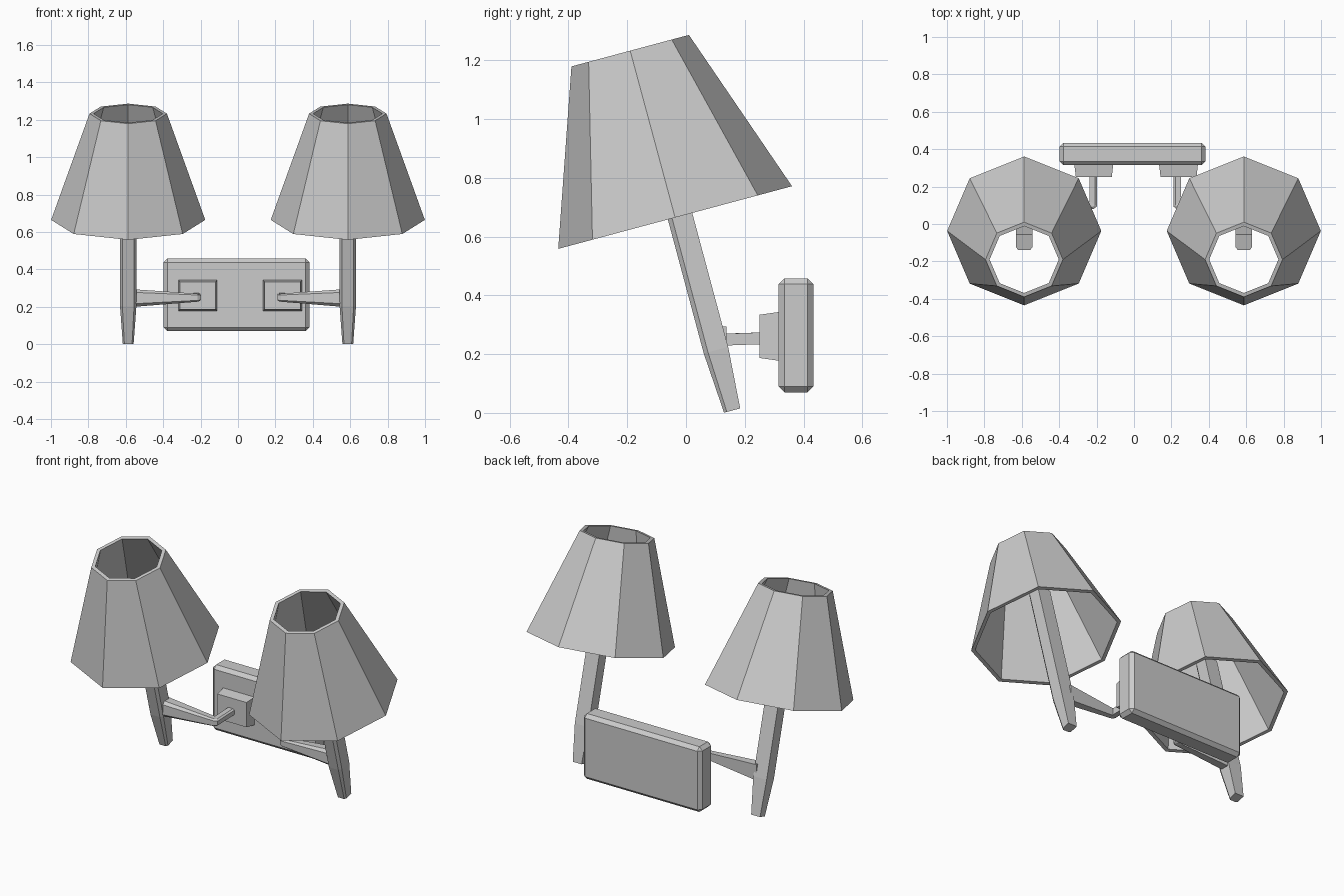
import bpy, bmesh, math
from mathutils import Vector

if "Cube" in bpy.data.objects:
    bpy.data.objects.remove(bpy.data.objects["Cube"])

TILT = math.radians(15)
AXIS = Vector((0, -math.sin(TILT), math.cos(TILT)))   # along stem and shade
DEPTH = Vector((0, math.cos(TILT), math.sin(TILT)))   # across, towards the wall
SIDE = Vector((1, 0, 0))


def loft(name, rings, closed=False):
    """Skin a list of point rings; cap the ends, or join last to first."""
    bm = bmesh.new()
    loops = [[bm.verts.new(p) for p in r] for r in rings]
    n = len(loops[0])
    pairs = list(zip(loops, loops[1:]))
    if closed:
        pairs.append((loops[-1], loops[0]))
    else:
        bm.faces.new(loops[0])
        bm.faces.new(loops[-1])
    for a, b in pairs:
        for i in range(n):
            j = (i + 1) % n
            bm.faces.new((a[i], a[j], b[j], b[i]))
    bmesh.ops.recalc_face_normals(bm, faces=bm.faces)
    mesh = bpy.data.meshes.new(name)
    bm.to_mesh(mesh)
    bm.free()
    ob = bpy.data.objects.new(name, mesh)
    bpy.context.collection.objects.link(ob)
    return ob


def rect(cx, hx, y, z0, z1):
    return [(cx - hx, y, z0), (cx + hx, y, z0), (cx + hx, y, z1), (cx - hx, y, z1)]


def octagon(centre, r):
    return [centre + SIDE * r * math.cos(k * math.pi / 4)
            + DEPTH * r * math.sin(k * math.pi / 4) for k in range(8)]


def stem_ring(x, along, s):
    # square section with the two front corners chamfered
    c = Vector((x, 0.157, 0.008)) + AXIS * along
    pts = [(-.044, .043), (.044, .043), (.044, -.028),
           (.031, -.043), (-.031, -.043), (-.044, -.028)]
    return [c + SIDE * u * s + DEPTH * v * s for u, v in pts]


def arm_ring(front, back, z, hz):
    # vertical section between a front and a back point in plan
    f, b = Vector((*front, z)), Vector((*back, z))
    m = f.lerp(b, 0.25)
    up = Vector((0, 0, 1))
    return [b + up * hz, b - up * hz, m - up * hz,
            f - up * hz * 0.65, f + up * hz * 0.65, m + up * hz]


# wall plate with chamfered edges
plate = loft("wall_plate", [rect(-0.008, 0.39, 0.315, 0.07, 0.458),
                            rect(-0.008, 0.39, 0.434, 0.07, 0.458)])
bev = plate.modifiers.new("chamfer", 'BEVEL')
bev.width = 0.02
bev.segments = 1

# tip: inner face of the rod; box: centre of its mounting block
for side, s, tip, box in (("left", -1, 0.199, 0.215), ("right", 1, 0.211, 0.238)):
    x = s * 0.587

    # open, thick-walled eight-sided shade
    bot, top = Vector((x, -0.037, 0.665)), Vector((x, -0.19, 1.233))
    loft(side + "_shade", [octagon(bot, 0.412), octagon(top, 0.207),
                           octagon(top, 0.185), octagon(bot, 0.39)], closed=True)

    # stem tapering to a narrow foot
    loft(side + "_stem", [stem_ring(x, 0, 0.66), stem_ring(x, 0.213, 1),
                          stem_ring(x, 0.985, 1)])

    # tapered arm turning back to the wall
    t, o = s * tip, s * (tip + 0.04)
    loft(side + "_arm", [
        arm_ring((s * 0.56, 0.068), (s * 0.56, 0.138), 0.247, 0.047),
        arm_ring((s * (tip + 0.018), 0.08), (o, 0.121), 0.249, 0.022),
        arm_ring((t, 0.093), (o, 0.125), 0.249, 0.02),
        arm_ring((t, 0.26), (o, 0.26), 0.254, 0.02)])

    # mounting block
    loft(side + "_mount", [rect(s * box, 0.096, 0.25, 0.187, 0.334),
                           rect(s * box, 0.104, 0.32, 0.177, 0.344)])
